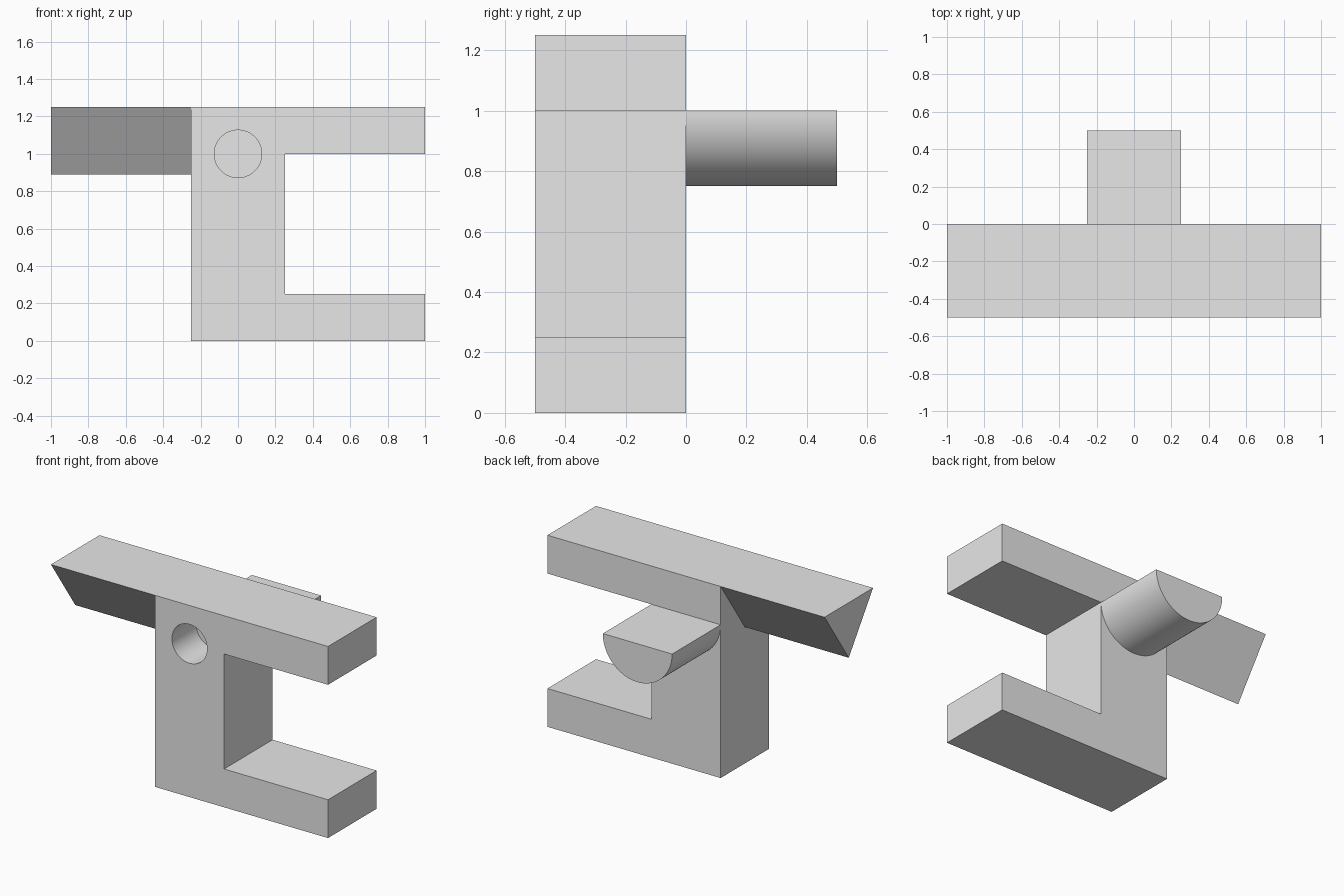
import bpy
import math

if "Cube" in bpy.data.objects:
    bpy.data.objects.remove(bpy.data.objects["Cube"])

grey = bpy.data.materials.new("light grey")
grey.diffuse_color = (0.8, 0.8, 0.8, 1)
grey.use_nodes = True
grey.node_tree.nodes["Principled BSDF"].inputs["Base Color"].default_value = grey.diffuse_color


def prism(name, profile, axis, start, end):
    """Extrude a 2D profile along x (profile is y, z) or y (profile is x, z)."""
    def point(p, d):
        return (d, p[0], p[1]) if axis == "x" else (p[0], d, p[1])
    n = len(profile)
    verts = [point(p, start) for p in profile] + [point(p, end) for p in profile]
    faces = [tuple(range(n)), tuple(reversed(range(n, 2 * n)))]
    faces += [(i, i + n, (i + 1) % n + n, (i + 1) % n) for i in range(n)]
    # keep face normals outward for either profile direction
    area = sum(profile[i][0] * profile[(i + 1) % n][1]
               - profile[(i + 1) % n][0] * profile[i][1] for i in range(n))
    if (area > 0) == (axis == "x"):
        faces = [tuple(reversed(f)) for f in faces]
    mesh = bpy.data.meshes.new(name)
    mesh.from_pydata(verts, [], faces)
    mesh.materials.append(grey)
    obj = bpy.data.objects.new(name, mesh)
    bpy.context.collection.objects.link(obj)
    return obj


def smooth(obj):
    bpy.ops.object.select_all(action="DESELECT")
    obj.select_set(True)
    bpy.context.view_layer.objects.active = obj
    bpy.ops.object.shade_smooth_by_angle(angle=math.radians(30))


def arc(radius, first, last, steps, cx=0.0, cz=1.0):
    angles = [first + (last - first) * i / steps for i in range(steps + 1)]
    return [(cx + radius * math.cos(a), cz + radius * math.sin(a)) for a in angles]


# C-shaped body: column with an upper and a lower arm
body = prism("bracket_body", [(-0.25, 0), (1, 0), (1, 0.25), (0.25, 0.25),
                              (0.25, 1), (1, 1), (1, 1.25), (-0.25, 1.25)],
             "y", -0.5, 0)

# Blind round hole in the front of the column
cutter = prism("hole_cutter", arc(0.127, 0, 2 * math.pi, 64)[:-1], "y", -0.6, -0.25)
cutter.hide_render = True
cut = body.modifiers.new("hole", "BOOLEAN")
cut.operation = "DIFFERENCE"
cut.solver = "EXACT"
cut.object = cutter
bpy.context.view_layer.objects.active = body
body.select_set(True)
bpy.ops.object.modifier_apply(modifier=cut.name)
bpy.data.objects.remove(cutter, do_unlink=True)
smooth(body)

# Triangular side arm, point down
prism("triangular_arm", [(-0.5, 1.25), (-0.25, 0.89), (0, 1.25)], "x", -1, -0.25)

# Half-round peg at the back, flat side up
peg = prism("half_round_peg", arc(0.25, math.pi, 2 * math.pi, 48), "y", 0, 0.5)
smooth(peg)
